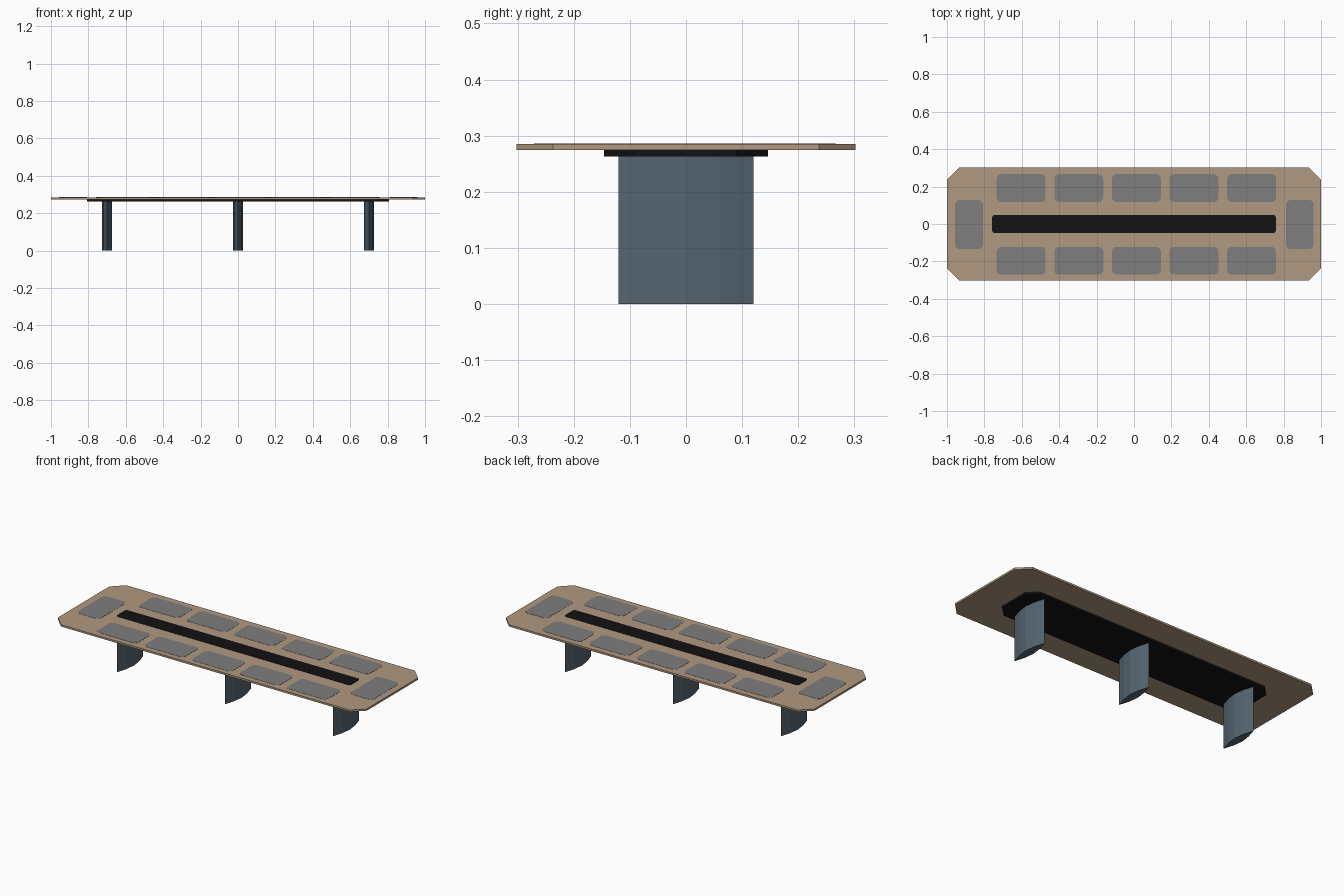
import bpy, bmesh, math

if "Cube" in bpy.data.objects:
    bpy.data.objects.remove(bpy.data.objects["Cube"])


def material(name, rgb):
    m = bpy.data.materials.new(name)
    m.diffuse_color = (*rgb, 1)
    m.use_nodes = True
    m.node_tree.nodes["Principled BSDF"].inputs["Base Color"].default_value = m.diffuse_color
    return m


wood = material("wood", (0.44, 0.32, 0.22))
black = material("black", (0.006, 0.006, 0.006))
steel = material("blue_grey", (0.09, 0.13, 0.165))
grey = material("pad_grey", (0.21, 0.21, 0.21))


def prism(name, outline, z0, z1, mat, loc=(0, 0), rim=None):
    """Extrude a closed outline from z0 to z1; rim = (width, depth) sinks the top."""
    bm = bmesh.new()
    base = bm.faces.new([bm.verts.new((x, y, z0)) for x, y in outline])
    ext = bmesh.ops.extrude_face_region(bm, geom=[base], use_keep_orig=True)
    top = [v for v in ext["geom"] if isinstance(v, bmesh.types.BMVert)]
    bmesh.ops.translate(bm, verts=top, vec=(0, 0, z1 - z0))
    bmesh.ops.recalc_face_normals(bm, faces=bm.faces[:])
    if rim:
        face = next(f for f in bm.faces if f.normal.z > 0.9)
        bmesh.ops.inset_region(bm, faces=[face], thickness=rim[0])
        bmesh.ops.translate(bm, verts=face.verts[:], vec=(0, 0, -rim[1]))
    mesh = bpy.data.meshes.new(name)
    bm.to_mesh(mesh)
    bm.free()
    mesh.materials.append(mat)
    ob = bpy.data.objects.new(name, mesh)
    ob.location = (*loc, 0)
    bpy.context.collection.objects.link(ob)
    return ob


def rect(hx, hy, r, steps=1):
    """Rectangle with corners cut (steps=1) or rounded (steps>1)."""
    pts = []
    for k, (sx, sy) in enumerate([(1, 1), (-1, 1), (-1, -1), (1, -1)]):
        for i in range(steps + 1):
            a = math.pi / 2 * (k + i / steps)
            pts.append((sx * (hx - r) + r * math.cos(a),
                        sy * (hy - r) + r * math.sin(a)))
    return pts


# Table top and the mounting plate under it
prism("table_top", rect(1.0, 0.302, 0.065), 0.274, 0.285, wood)
prism("under_plate", rect(0.807, 0.146, 0.055), 0.263, 0.274, black)

# Faceted lens-shaped legs
half = [(0, -0.12), (0.018, -0.06), (0.026, 0), (0.018, 0.06)]
lens = half + [(-x, -y) for x, y in half]
for i, x in enumerate((-0.7, 0, 0.7)):
    prism(f"leg_{i + 1}", lens, 0, 0.263, steel, (x, 0))

# Central cable tray inlay
prism("cable_tray", rect(0.759, 0.048, 0.015, 4), 0.2845, 0.2862, black,
      rim=(0.008, 0.0007))

# Desk pads along the sides and at the ends
side_pad = rect(0.131, 0.074, 0.025, 5)
end_pad = rect(0.074, 0.131, 0.025, 5)
for row, y in (("front", -0.197), ("back", 0.192)):
    for i in range(5):
        prism(f"{row}_pad_{i + 1}", side_pad, 0.2845, 0.286, grey,
              (0.013 + (i - 2) * 0.308, y))
for side, x in (("left", -0.882), ("right", 0.887)):
    prism(f"{side}_pad", end_pad, 0.2845, 0.286, grey, (x, -0.003))
